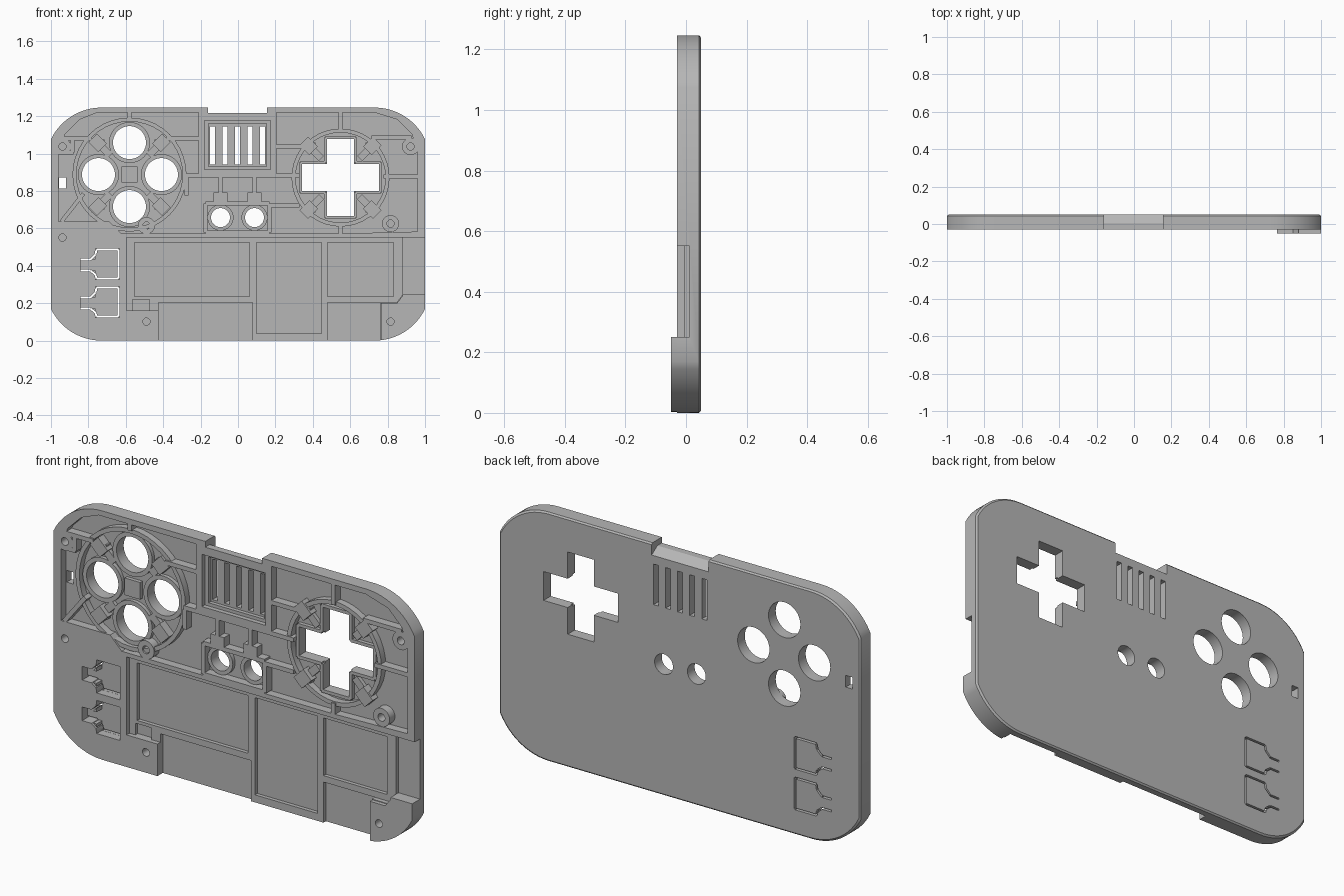
import bpy, bmesh, math

if "Cube" in bpy.data.objects:
    bpy.data.objects.remove(bpy.data.objects["Cube"])

grey = bpy.data.materials.new("plain grey")
grey.use_nodes = True
colour = (0.47, 0.47, 0.47, 1)
grey.diffuse_color = colour
grey.node_tree.nodes["Principled BSDF"].inputs["Base Color"].default_value = colour

# Depth levels along y
LUMP, FRONT, MID, FLOOR, BACK = -0.05, -0.03, -0.007, 0.012, 0.05
HEIGHT = 1.246
THROUGH = (-0.1, 0.1)
UNIT = 187  # drawing units per model unit


def sheet(u, v):
    """Drawing-sheet position to model x, z."""
    return (u - 238.5) / UNIT, (341 - v) / UNIT


def loft(bm, rings):
    """Closed solid through rings of 3D points."""
    loops = [[bm.verts.new(p) for p in ring] for ring in rings]
    n = len(loops[0])
    for a, b in zip(loops, loops[1:]):
        for i in range(n):
            j = (i + 1) % n
            bm.faces.new((a[i], a[j], b[j], b[i]))
    bm.faces.new(loops[0])
    bm.faces.new(loops[-1])


def prism(bm, pts, y0, y1):
    loft(bm, [[(x, y, z) for x, z in pts] for y in (y0, y1)])


def poly(bm, pts, y0, y1):
    prism(bm, [sheet(*p) for p in pts], y0, y1)


def rect(bm, u0, v0, u1, v1, y0, y1):
    poly(bm, [(u0, v0), (u1, v0), (u1, v1), (u0, v1)], y0, y1)


def circle(u, v, r, n=40):
    return [(u + r * math.cos(math.tau * i / n), v + r * math.sin(math.tau * i / n))
            for i in range(n)]


def disc(bm, u, v, r, y0, y1):
    poly(bm, circle(u, v, r), y0, y1)


def tube(bm, u, v, r_in, r_out, y0, y1):
    rings = []
    for r, y in ((r_in, y0), (r_out, y0), (r_out, y1), (r_in, y1)):
        rings.append([bm.verts.new((x, y, z)) for x, z in
                      (sheet(*p) for p in circle(u, v, r))])
    n = len(rings[0])
    for k in range(4):
        a, b = rings[k], rings[(k + 1) % 4]
        for i in range(n):
            j = (i + 1) % n
            bm.faces.new((a[i], a[j], b[j], b[i]))


def bar(bm, u0, v0, u1, v1, width, y0, y1):
    """Straight wall between two sheet points."""
    length = math.hypot(u1 - u0, v1 - v0)
    du, dv = -(v1 - v0) / length * width / 2, (u1 - u0) / length * width / 2
    poly(bm, [(u0 + du, v0 + dv), (u1 + du, v1 + dv),
              (u1 - du, v1 - dv), (u0 - du, v0 - dv)], y0, y1)


def frame(bm, u0, v0, u1, v1, width, y0, y1):
    for a, b, c, d in ((u0, v0, u1, v0), (u0, v1, u1, v1),
                       (u0, v0, u0, v1), (u1, v0, u1, v1)):
        bar(bm, a, b, c, d, width, y0, y1)


def finish(bm, name):
    bmesh.ops.recalc_face_normals(bm, faces=bm.faces)
    mesh = bpy.data.meshes.new(name)
    bm.to_mesh(mesh)
    bm.free()
    mesh.materials.append(grey)
    obj = bpy.data.objects.new(name, mesh)
    bpy.context.scene.collection.objects.link(obj)
    return obj


def cut(obj, cutter):
    mod = obj.modifiers.new("cut", "BOOLEAN")
    mod.object, mod.operation, mod.solver = cutter, "DIFFERENCE", "EXACT"
    mod.use_self = True
    cutter.hide_render = True
    cutter.hide_viewport = False
    bpy.context.view_layer.update()
    graph = bpy.context.evaluated_depsgraph_get()
    mesh = bpy.data.meshes.new_from_object(obj.evaluated_get(graph))
    obj.modifiers.clear()
    obj.data = mesh


# Outline: sides cut the large corner arcs at an angle
outline = []
sweep = [math.acos(0.9) + (math.pi / 2 - math.acos(0.9)) * i / 12 for i in range(13)]
corner = [(0.73 + 0.3 * math.cos(a), 0.3 - 0.3 * math.sin(a)) for a in sweep]
outline += corner
outline += [(-x, z) for x, z in reversed(corner)]
outline += [(-x, HEIGHT - z) for x, z in corner]
outline += [(x, HEIGHT - z) for x, z in reversed(corner)]

# Shell plate with softened back edge
bm = bmesh.new()
mid_z = HEIGHT / 2
small = [(x * 0.992, mid_z + (z - mid_z) * 0.988) for x, z in outline]
loft(bm, [[(x, y, z) for x, z in pts] for pts, y in
          ((outline, FRONT), (outline, BACK - 0.007), (small, BACK))])
plate = finish(bm, "shell_plate")

# Pockets down to the ledge level
OPEN = -0.08
bm = bmesh.new()
poly(bm, [(127, 238), (440, 238), (440, 295), (403, 295), (397, 303), (381, 303),
          (381, 360), (159, 360), (159, 311), (127, 311)], OPEN, MID)
rect(bm, 205, 121, 271, 170, OPEN, MID)
ledges = finish(bm, "ledge_cutter")

# Pockets down to the floor
bm = bmesh.new()
poly(bm, [(59, 222), (59, 152), (66, 134), (80, 120), (98, 113), (199, 113), (199, 174),
          (277, 174), (277, 113), (375, 113), (398, 120), (412, 134), (418, 152),
          (418, 232), (340, 234), (122, 234), (110, 222)], OPEN, FLOOR)
for box in ((209, 124, 267, 167), (135, 243, 250, 297), (257, 243, 322, 334),
            (328, 243, 394, 297), (159, 303, 253, 360), (328, 303, 381, 360),
            (403, 238, 440, 295), (133, 300, 150, 311)):
    rect(bm, *box, OPEN, FLOOR)
for v in (249, 287):
    poly(bm, [(96, v), (120, v), (120, v + 31), (96, v + 31), (96, v + 22), (81, v + 22),
              (81, v + 11), (96, v + 11)], OPEN, FLOOR)
floors = finish(bm, "floor_cutter")

# Through holes: buttons, cross, grille, window and flexure slots
buttons = [(130, 143), (99, 175), (162, 175), (130, 207)]
small_buttons = [(221, 218), (255, 218)]
cu, cv = 341, 178


def cross(arm, half):
    return [(cu + a, cv + b) for a, b in (
        (-half, -arm), (half, -arm), (half, -half), (arm, -half), (arm, half), (half, half),
        (half, arm), (-half, arm), (-half, half), (-arm, half), (-arm, -half), (-half, -half))]


bm = bmesh.new()
for u, v in buttons:
    disc(bm, u, v, 16.5, *THROUGH)
for u, v in small_buttons:
    disc(bm, u, v, 9.5, *THROUGH)
poly(bm, cross(38.5, 13.5), *THROUGH)
for i in range(5):
    u = 213 + 12.5 * i
    rect(bm, u - 2.6, 127, u + 2.6, 165, *THROUGH)
rect(bm, 59.5, 178, 66.5, 189, *THROUGH)
holes = finish(bm, "hole_cutter")

bm = bmesh.new()
for v in (249, 287):
    path = [(81, 11), (91, 11), (96, 6), (97, 1), (119, 1), (119, 30), (97, 30),
            (96, 26), (91, 22), (81, 22)]
    for (a, b), (c, d) in zip(path, path[1:]):
        bar(bm, a, v + b, c, v + d, 1.8, *THROUGH)
slots = finish(bm, "slot_cutter")

# Blind screw holes
screws = [(63, 147), (63, 238), (147, 226), (147, 322), (391, 322), (411, 147), (391, 224)]
bm = bmesh.new()
for u, v in screws:
    disc(bm, u, v, 3.6, OPEN, FLOOR)
screw_holes = finish(bm, "screw_hole_cutter")

# Top notch with sloped back edge
bm = bmesh.new()
profile = [(-0.1, 1.3), (-0.1, 1.217), (0.005, 1.217), (0.06, 1.18), (0.06, 1.3)]
loft(bm, [[(x, y, z) for y, z in profile] for x in (-0.16, 0.155)])
notch = finish(bm, "notch_cutter")

for cutter in (ledges, floors, holes, slots, screw_holes, notch):
    cut(plate, cutter)

# Raised corner lump
bm = bmesh.new()
prism(bm, [p for p in corner if p[0] > 0.77] + [(0.765, 0.003), (0.765, 0.2), (0.85, 0.2),
      (0.88, 0.24), (0.88, 0.25), (1, 0.25)][::1], LUMP, FLOOR)
lump = finish(bm, "corner_lump")
cut(lump, screw_holes)
for cutter in (ledges, floors, holes, slots, screw_holes, notch):
    bpy.data.objects.remove(cutter)

# Stiffening ribs
DEEP = FLOOR + 0.01
bm = bmesh.new()
for seg in ((130, 112, 130, 119), (62, 139, 92, 139), (167, 139, 201, 139), (58, 153, 74, 153),
            (62, 222, 84, 194), (186, 176, 300, 176), (221, 176, 221, 194), (255, 176, 255, 194),
            (276, 147, 303, 147), (341, 112, 341, 132), (372, 138, 412, 138),
            (384, 177, 420, 177), (272, 206, 300, 206), (341, 224, 341, 236),
            (187, 178, 187, 196), (73, 139, 73, 153)):
    bar(bm, *seg, 4, FRONT, DEEP)
frame(bm, 206, 204, 270, 233, 4, FRONT, DEEP)
finish(bm, "stiffening_ribs")

# Round walls, collars and screw bosses
bm = bmesh.new()
tube(bm, 130, 175, 53, 57, FRONT + 0.008, DEEP)
tube(bm, cu, cv, 45, 49, FRONT + 0.008, DEEP)
for u, v in buttons:
    tube(bm, u, v, 16.5, 20.5, MID, DEEP)
for u, v in small_buttons:
    tube(bm, u, v, 9.5, 13, MID, DEEP)
for u, v in (screws[0], screws[2], screws[5], screws[6]):
    tube(bm, u, v, 3.6, 8.5, FRONT, DEEP)
finish(bm, "round_walls")

# Wall around the cross opening
bm = bmesh.new()
edge = cross(40, 15)
for a, b in zip(edge, edge[1:] + edge[:1]):
    bar(bm, *a, *b, 3, MID, DEEP)
finish(bm, "cross_wall")

# Diagonal clips around both control groups, and small button clips
bm = bmesh.new()
for u, v in ((130, 175), (cu, cv)):
    for su in (-1, 1):
        for sv in (-1, 1):
            for near, far, width, top in ((38, 52, 12, FRONT), (27, 38, 7, MID)):
                k = math.sqrt(0.5)
                bar(bm, u + su * near * k, v + sv * near * k,
                    u + su * far * k, v + sv * far * k, width, top, DEEP)
            bar(bm, u + su * 25, v + sv * 32, u + su * 37, v + sv * 32, 6, FRONT + 0.01, DEEP)
for u, v in small_buttons:
    rect(bm, u - 7, 193, u + 7, 204, FRONT, DEEP)
rect(bm, 122, 167, 138, 183, MID, DEEP)
finish(bm, "clips")

for obj in bpy.context.scene.objects:
    if obj.type == "MESH" and grey.name in obj.data.materials:
        bpy.ops.object.select_all(action="DESELECT")
        obj.select_set(True)
        bpy.context.view_layer.objects.active = obj
        bpy.ops.object.shade_smooth_by_angle(angle=math.radians(30))
